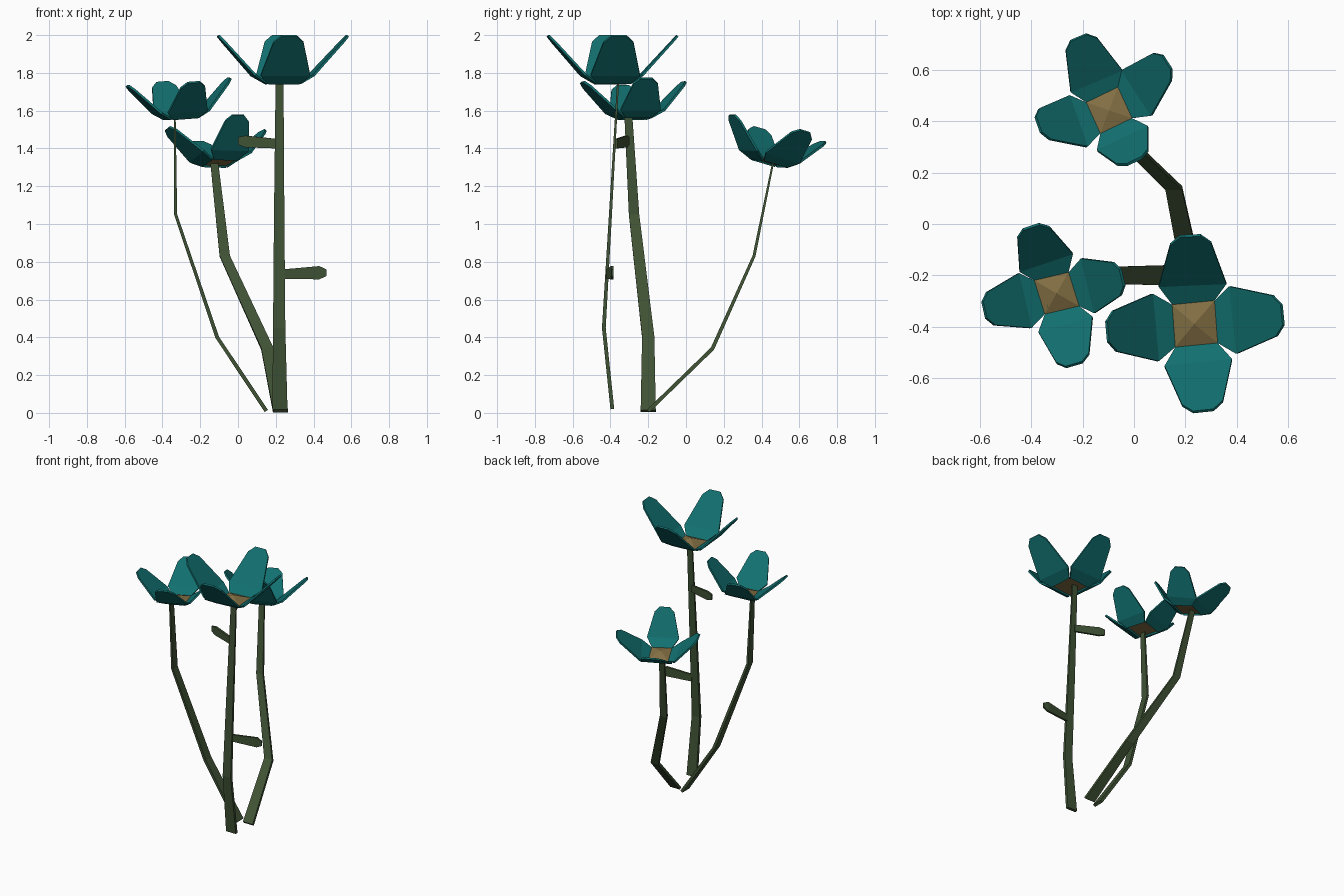
import bpy
from mathutils import Vector as V

if "Cube" in bpy.data.objects:
    bpy.data.objects.remove(bpy.data.objects["Cube"])


def material(name, rgb):
    m = bpy.data.materials.new(name)
    m.diffuse_color = (*rgb, 1)
    m.use_nodes = True
    m.node_tree.nodes["Principled BSDF"].inputs["Base Color"].default_value = m.diffuse_color
    return m


TEAL = material("petal_teal", (0.006, 0.16, 0.16))
GOLD = material("centre_gold", (0.22, 0.155, 0.055))
GREEN = material("stem_green", (0.05, 0.085, 0.035))


def make(name, verts, faces, mat):
    me = bpy.data.meshes.new(name)
    me.from_pydata([tuple(v) for v in verts], [], faces)
    me.materials.append(mat)
    ob = bpy.data.objects.new(name, me)
    bpy.context.collection.objects.link(ob)
    return ob


def ribbon(name, path, widths, thicks, u):
    """Flat four-sided strip along a path, wide in direction u."""
    path, verts, faces = [V(p) for p in path], [], []
    u = V(u).normalized()
    n = len(path)
    for i, p in enumerate(path):
        t = (path[min(i + 1, n - 1)] - path[max(i - 1, 0)]).normalized()
        v = t.cross(u).normalized()
        for a, b in ((-1, -1), (1, -1), (1, 1), (-1, 1)):
            verts.append(p + u * a * widths[i] / 2 + v * b * thicks[i] / 2)
    for i in range(n - 1):
        for j in range(4):
            k = (j + 1) % 4
            faces.append((4 * i + j, 4 * i + k, 4 * i + 4 + k, 4 * i + 4 + j))
    faces += [(3, 2, 1, 0), tuple(range(4 * n - 4, 4 * n))]
    return make(name, verts, faces, GREEN)


def flower(name, centre, tips, k):
    """Four folded petals (right, back, left, front) round a low pyramid."""
    c, tips = V(centre), [V(t) for t in tips]
    n = (tips[0] - tips[2]).cross(tips[1] - tips[3]).normalized()
    axes = []
    for t in tips:
        d = t - c
        axes.append((d - n * d.dot(n)).normalized())
    corners = [c + (axes[i] + axes[(i + 1) % 4]) * 0.083 * k for i in range(4)]
    make(name + "_centre", corners + [c + n * 0.035 * k],
         [(3, 2, 1, 0)] + [(i, (i + 1) % 4, 4) for i in range(4)], GOLD)
    for i, tip in enumerate(tips):
        a = axes[i]
        s = n.cross(a)
        fold = c + a * 0.15 * k + n * 0.042 * k
        shoulder = fold.lerp(tip, 0.84)
        verts = [corners[i - 1], corners[i]]
        for p, w in ((fold, 0.132), (shoulder, 0.08), (tip, 0.04)):
            verts += [p - s * w * k, p + s * w * k]
        faces = [(j, j + 2, j + 3, j + 1) for j in (0, 2, 4)]
        ob = make(f"{name}_petal_{i + 1}", verts, faces, TEAL)
        mod = ob.modifiers.new("thickness", "SOLIDIFY")
        mod.thickness = 0.012
        mod.offset = -1


# Flower heads
flower("tall_flower", (0.235, -0.39, 1.75),
       [(0.575, -0.355, 2), (0.22, -0.05, 2), (-0.10, -0.42, 2), (0.27, -0.725, 2)], 1)
flower("left_flower", (-0.30, -0.27, 1.565),
       [(-0.05, -0.21, 1.775), (-0.40, -0.015, 1.755), (-0.58, -0.335, 1.735), (-0.235, -0.545, 1.755)], 0.83)
flower("back_flower", (-0.095, 0.436, 1.33),
       [(0.125, 0.63, 1.495), (-0.215, 0.725, 1.44), (-0.37, 0.39, 1.51), (0.0, 0.25, 1.58)], 0.83)

# Stems: flat strips tapering upwards
W, T = (0.08, 0.065, 0.055, 0.042), (0.02, 0.02, 0.016, 0.01)
ribbon("tall_stem", [(0.222, -0.39, 0.02), (0.218, -0.435, 0.45), (0.218, -0.40, 1.05), (0.22, -0.36, 1.75)],
       W, T, (1, 0, 0))
ribbon("left_stem", [(0.15, -0.2, 0.01), (-0.11, -0.2, 0.4), (-0.33, -0.275, 1.05), (-0.335, -0.305, 1.57)],
       W, T, (0, 1, 0))
ribbon("back_stem", [(0.225, -0.2, 0.01), (0.155, 0.14, 0.34), (-0.07, 0.36, 0.83), (-0.125, 0.46, 1.32)],
       W, T, (1, 0, 0))

# Short blunt leaves on the tall stem
ribbon("lower_leaf", [(0.24, -0.415, 0.735), (0.43, -0.39, 0.742), (0.468, -0.39, 0.742)],
       (0.05, 0.07, 0.035), (0.015, 0.015, 0.01), (0, 0, 1))
ribbon("upper_leaf", [(0.21, -0.37, 1.425), (0.04, -0.315, 1.437), (0.0, -0.305, 1.44)],
       (0.05, 0.062, 0.04), (0.015, 0.015, 0.01), (0, 0, 1))
